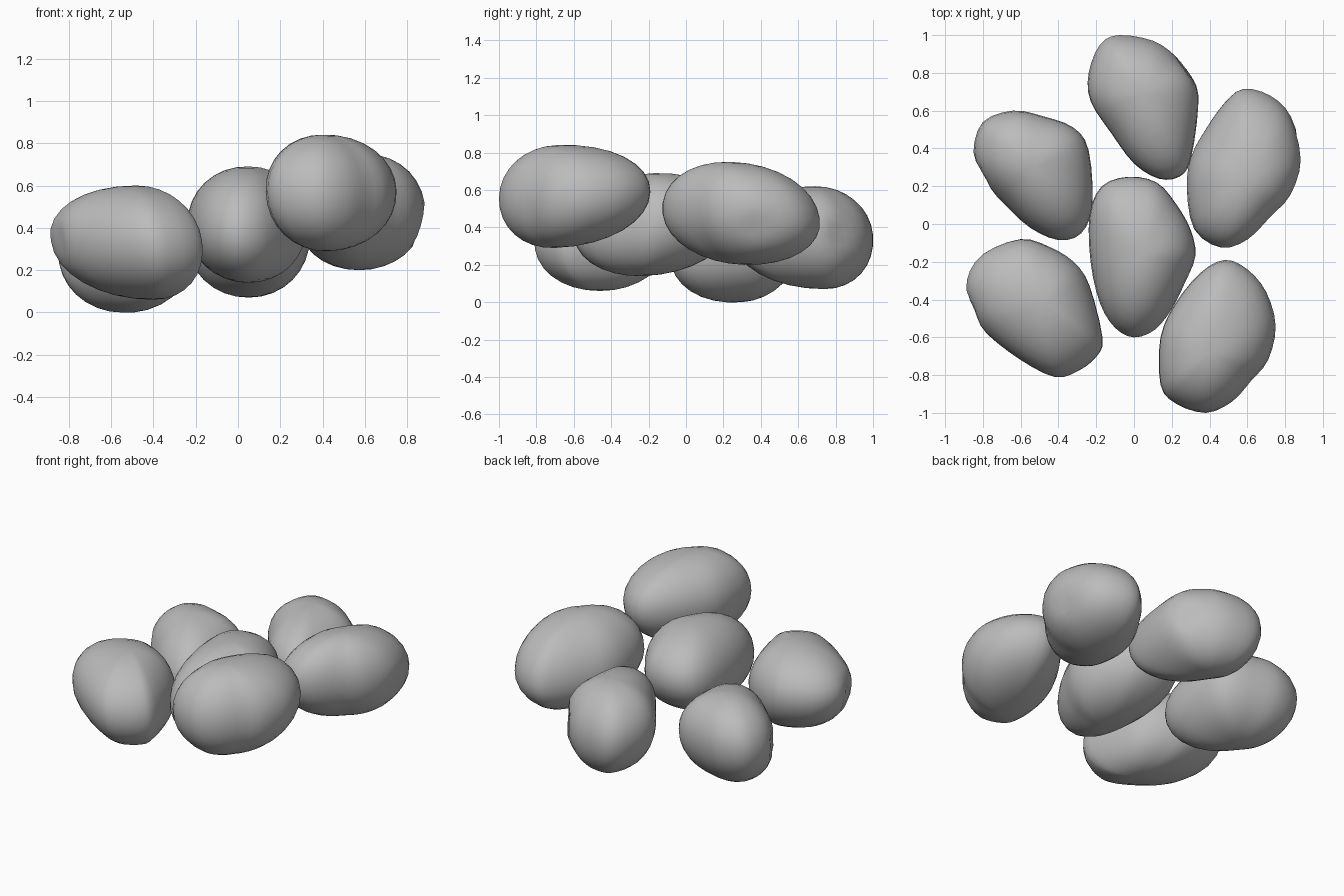
import bpy
import bmesh
from math import sin, cos, pi
from mathutils import Vector

if "Cube" in bpy.data.objects:
    bpy.data.objects.remove(bpy.data.objects["Cube"], do_unlink=True)

# One plain grey for every stone
grey = bpy.data.materials.new("stone_grey")
grey.use_nodes = True
colour = (0.5, 0.5, 0.5, 1)
grey.diffuse_color = colour
shader = grey.node_tree.nodes["Principled BSDF"]
shader.inputs["Base Color"].default_value = colour
shader.inputs["Roughness"].default_value = 0.8

RINGS = 16
STEPS = 3
BULGE = 0.97


def smooth_loop(points):
    """Closed Catmull-Rom curve through the plan outline."""
    pts = [Vector(p) for p in points]
    count = len(pts)
    loop = []
    for i in range(count):
        a, b, c, d = (pts[(i + k) % count] for k in range(4))
        for s in range(STEPS):
            t = s / STEPS
            loop.append(b + (c - a) * t / 2
                        + (a - b * 2.5 + c * 2 - d / 2) * t ** 2
                        + (b * 1.5 - a / 2 - c * 1.5 + d / 2) * t ** 3)
    return loop


def stone(name, outline, top, bottom, rim, tilt=0, dimple=None):
    """Rounded pebble: plan outline shrinking to a top and a bottom pole."""
    top, bottom = Vector(top), Vector(bottom)
    loop = smooth_loop(outline)
    centre = (top + bottom) / 2
    bm = bmesh.new()
    rows = []
    for r in range(1, RINGS):
        angle = pi * (r / RINGS - 0.5)
        shrink = cos(angle) ** BULGE
        lift = abs(sin(angle)) ** BULGE
        pole = top if angle > 0 else bottom
        row = []
        for p in loop:
            reach = p - centre.xy
            spot = centre.xy + (pole.xy - centre.xy) * lift + reach * shrink
            z = rim + (pole.z - rim) * lift + tilt * reach.y * shrink
            row.append(bm.verts.new((spot.x, spot.y, z)))
        rows.append(row)

    # Skin the rings and close both poles
    count = len(loop)
    low, high = bm.verts.new(bottom), bm.verts.new(top)
    for i in range(count):
        j = (i + 1) % count
        for a, b in zip(rows, rows[1:]):
            bm.faces.new((a[i], a[j], b[j], b[i]))
        bm.faces.new((low, rows[0][j], rows[0][i]))
        bm.faces.new((high, rows[-1][i], rows[-1][j]))

    # Shallow worn hollow on one side
    if dimple:
        hollow = Vector(dimple)
        inward = (Vector((centre.x, centre.y, rim)) - hollow).normalized()
        for v in bm.verts:
            near = max(0, 1 - (v.co - hollow).length / 0.13)
            v.co += inward * 0.025 * near * near * (3 - 2 * near)

    bmesh.ops.recalc_face_normals(bm, faces=bm.faces)
    mesh = bpy.data.meshes.new(name)
    bm.to_mesh(mesh)
    bm.free()
    mesh.materials.append(grey)
    mesh.shade_smooth()
    obj = bpy.data.objects.new(name, mesh)
    bpy.context.collection.objects.link(obj)
    return obj


# Ring of five stones around a middle one
stone("front_left_stone",
      [(.38, -1), (.52, -.94), (.62, -.83), (.71, -.72), (.75, -.54),
       (.7, -.36), (.6, -.24), (.48, -.19), (.35, -.26), (.22, -.42),
       (.14, -.6), (.14, -.85), (.22, -.95)],
      top=(.4, -.69, .84), bottom=(.42, -.7, .29), rim=.57, tilt=.04)

stone("back_left_stone",
      [(.46, -.125), (.6, -.08), (.72, .04), (.83, .16), (.885, .35),
       (.83, .57), (.72, .68), (.58, .715), (.48, .64), (.38, .5),
       (.3, .35), (.28, .18), (.32, -.03)],
      top=(.6, .24, .75), bottom=(.57, .31, .2), rim=.46, tilt=-.03,
      dimple=(.88, .38, .4))

stone("middle_stone",
      [(-.03, .25), (.12, .22), (.22, .11), (.3, -.03), (.325, -.17),
       (.27, -.31), (.2, -.45), (.11, -.56), (0, -.6), (-.1, -.55),
       (-.18, -.42), (-.23, -.2), (-.235, .05), (-.17, .2)],
      top=(.05, -.17, .69), bottom=(.05, -.23, .14), rim=.41, tilt=.03)

stone("back_stone",
      [(-.08, 1), (.1, .97), (.22, .89), (.32, .78), (.34, .62),
       (.3, .34), (.24, .25), (.13, .24), (0, .32), (-.12, .48),
       (-.23, .65), (-.24, .8), (-.18, .95)],
      top=(.05, .69, .62), bottom=(.05, .74, .07), rim=.36,
      dimple=(.3, .82, .36))

stone("back_right_stone",
      [(-.64, .6), (-.48, .57), (-.32, .51), (-.24, .39), (-.22, .1),
       (-.28, -.05), (-.4, -.085), (-.55, -.02), (-.68, .1), (-.8, .23),
       (-.85, .38), (-.8, .54)],
      top=(-.54, .3, .55), bottom=(-.55, .3, 0), rim=.28, tilt=.08,
      dimple=(-.81, .25, .27))

stone("front_right_stone",
      [(-.6, -.08), (-.45, -.12), (-.32, -.2), (-.24, -.32), (-.17, -.6),
       (-.2, -.7), (-.3, -.78), (-.42, -.81), (-.6, -.72), (-.78, -.58),
       (-.86, -.46), (-.885, -.3), (-.8, -.16)],
      top=(-.48, -.42, .6), bottom=(-.4, -.46, .06), rim=.34,
      dimple=(-.86, -.46, .34))
